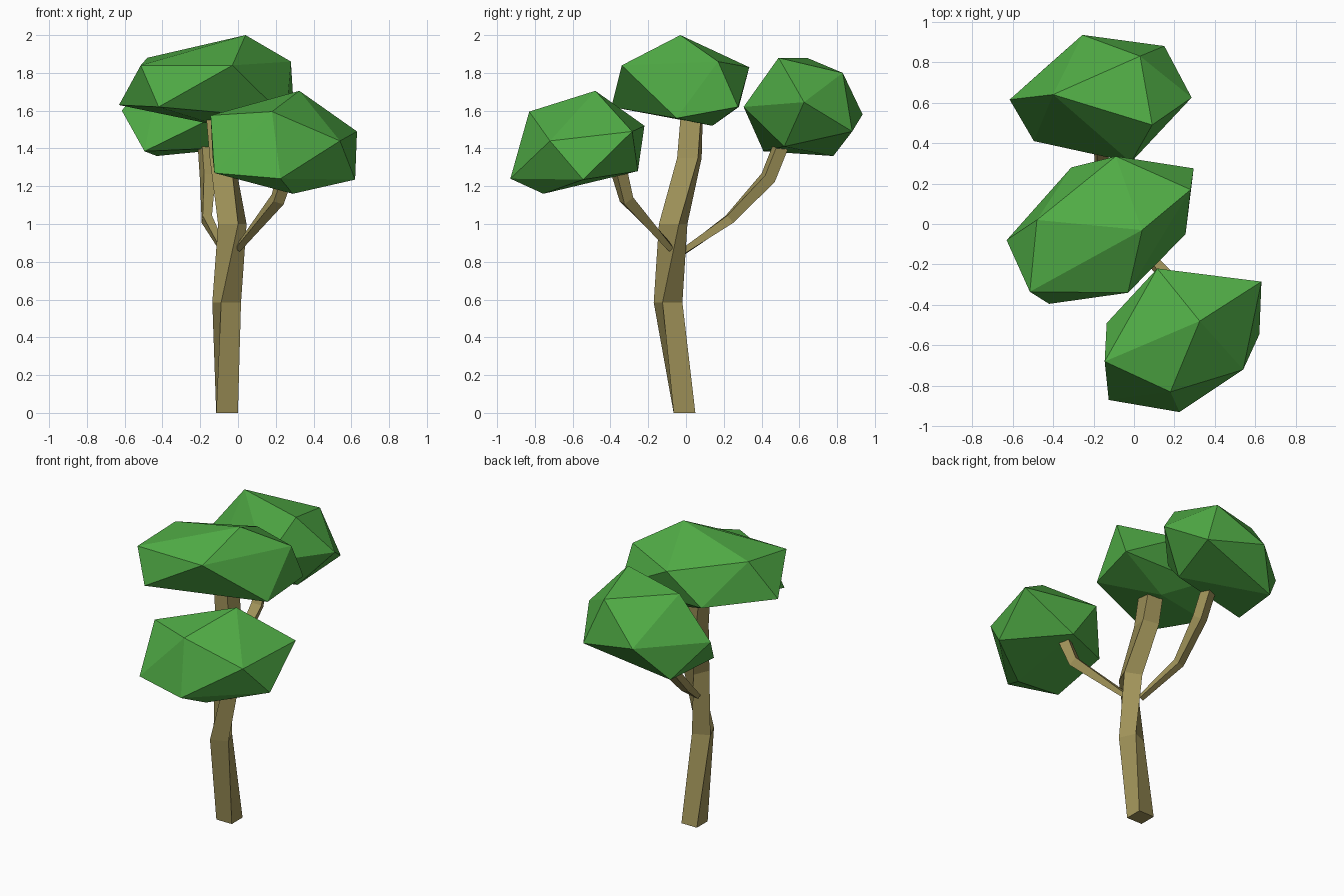
import bpy, bmesh
from math import radians, cos, sin, sqrt
from mathutils import Vector


def material(name, color):
    m = bpy.data.materials.new(name)
    m.diffuse_color = color
    return m


def finish(name, bm, mat):
    bmesh.ops.recalc_face_normals(bm, faces=bm.faces[:])
    me = bpy.data.meshes.new(name)
    bm.to_mesh(me)
    bm.free()
    me.materials.append(mat)
    ob = bpy.data.objects.new(name, me)
    bpy.context.collection.objects.link(ob)


def limb(name, stations, mat, level=False):
    """Square tube through stations of (x, y, z, side width, twist)."""
    bm = bmesh.new()
    pts = [Vector(s[:3]) for s in stations]
    rings = []
    for i, (p, s) in enumerate(zip(pts, stations)):
        d = pts[min(i + 1, len(pts) - 1)] - pts[max(i - 1, 0)]
        # level rings for the trunk, rings square to the path for branches
        q = Vector((0, 0, 1)).rotation_difference(Vector((0, 0, 1)) if level else d)
        r = s[3] / sqrt(2)
        ring = []
        for k in range(4):
            a = radians(225 + 90 * k + s[4])
            ring.append(bm.verts.new(p + q @ Vector((r * cos(a), r * sin(a), 0))))
        rings.append(ring)
    for a, b in zip(rings, rings[1:]):
        for k in range(4):
            bm.faces.new((a[k], a[(k + 1) % 4], b[(k + 1) % 4], b[k]))
    bm.faces.new(rings[0])
    bm.faces.new(rings[-1])
    finish(name, bm, mat)


def leaf_clump(name, corners, mat):
    """Faceted clump: convex hull around its corners."""
    bm = bmesh.new()
    for c in corners:
        bm.verts.new(c)
    bmesh.ops.convex_hull(bm, input=bm.verts[:])
    finish(name, bm, mat)


bark = material("bark", (0.35, 0.29, 0.10, 1))
leaf = material("leaf", (0.08, 0.41, 0.06, 1))

# Twisting trunk
limb("trunk", [(-0.058, -0.008, 0, 0.115, 0),
               (-0.06, -0.095, 0.585, 0.115, 24),
               (-0.03, -0.068, 1.0, 0.115, 67),
               (-0.085, 0.018, 1.35, 0.112, 80),
               (-0.11, 0.03, 1.57, 0.108, 85)], bark, level=True)

# Branches, thin at the fork and thicker toward the leaves
limb("back_branch", [(-0.07, -0.02, 0.85, 0.03, 0),
                     (-0.165, 0.23, 1.025, 0.05, 10),
                     (-0.16, 0.435, 1.245, 0.065, 20),
                     (-0.175, 0.525, 1.47, 0.065, 20)], bark)
limb("front_branch", [(0.0, -0.08, 0.87, 0.03, 0),
                      (0.21, -0.315, 1.13, 0.06, 20),
                      (0.255, -0.355, 1.28, 0.065, 30)], bark)

# Leaf clumps
leaf_clump("top_leaves", [
    (0.04, -0.03, 2.0), (-0.03, -0.34, 1.84), (-0.42, -0.395, 1.62),
    (-0.515, -0.335, 1.84), (-0.48, 0.02, 1.88), (-0.63, -0.08, 1.63),
    (-0.31, 0.28, 1.62), (-0.09, 0.335, 1.83), (0.28, 0.17, 1.86),
    (0.295, 0.275, 1.62), (0.255, -0.05, 1.56), (-0.1, 0.14, 1.52)], leaf)
leaf_clump("back_leaves", [
    (0.09, 0.49, 1.88), (-0.4, 0.64, 1.88), (0.03, 0.83, 1.8),
    (-0.255, 0.935, 1.58), (0.15, 0.88, 1.49), (0.285, 0.625, 1.645),
    (-0.015, 0.305, 1.62), (-0.495, 0.41, 1.385), (-0.615, 0.615, 1.6),
    (-0.43, 0.78, 1.36), (0.08, 0.52, 1.41)], leaf)
leaf_clump("front_leaves", [
    (0.325, -0.48, 1.705), (0.63, -0.285, 1.49), (0.62, -0.545, 1.235),
    (0.54, -0.72, 1.44), (0.18, -0.83, 1.595), (0.225, -0.93, 1.24),
    (-0.145, -0.68, 1.575), (-0.125, -0.87, 1.27), (0.115, -0.22, 1.52),
    (0.29, -0.755, 1.16), (-0.135, -0.49, 1.36), (0.27, -0.255, 1.28)], leaf)
